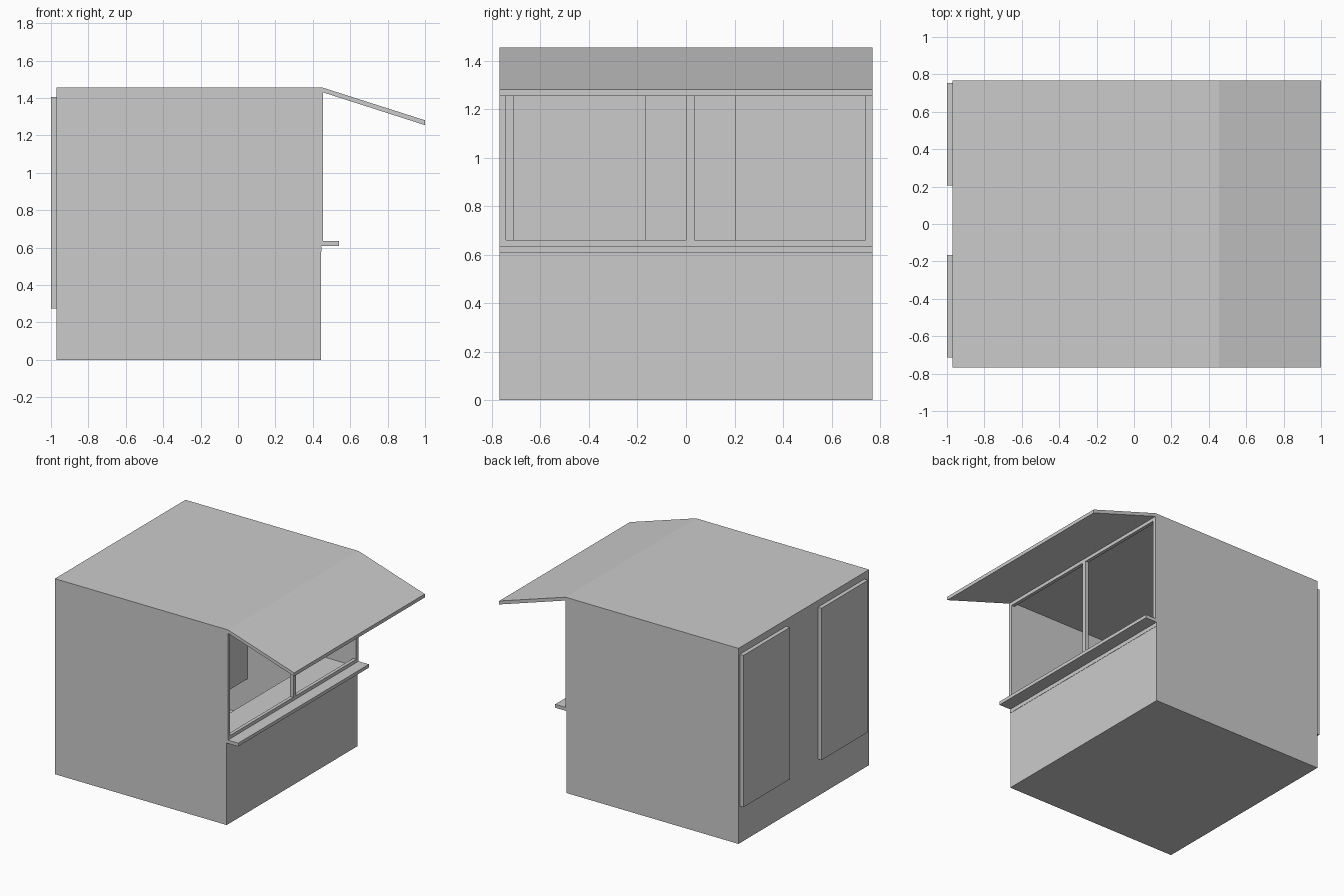
import bpy

if "Cube" in bpy.data.objects:
    bpy.data.objects.remove(bpy.data.objects["Cube"])

W = 0.768    # half width of the booth
T = 0.025    # panel thickness


def prism(name, profile, y0, y1):
    """Extrude an x-z profile along y."""
    n = len(profile)
    verts = [(x, y, z) for y in (y0, y1) for x, z in profile]
    faces = [tuple(range(n)), tuple(range(2 * n - 1, n - 1, -1))]
    faces += [(i, i + n, (i + 1) % n + n, (i + 1) % n) for i in range(n)]
    mesh = bpy.data.meshes.new(name)
    mesh.from_pydata(verts, [], faces)
    mesh.update()
    obj = bpy.data.objects.new(name, mesh)
    bpy.context.collection.objects.link(obj)
    return obj


def box(name, x0, x1, y0, y1, z0, z1):
    return prism(name, [(x0, z0), (x1, z0), (x1, z1), (x0, z1)], y0, y1)


# Shell: floor, side walls, back wall and low front wall
box("floor", -0.97, 0.445, -W, W, 0, 0.005)
for side, y in (("left", -W), ("right", W - T)):
    box(side + "_wall", -0.97, 0.445, y, y + T, 0.005, 1.43)
box("back_wall", -0.97, -0.97 + T, -W + T, W - T, 0.005, 1.43)
box("front_wall", 0.42, 0.445, -W + T, W - T, 0.005, 0.61)

# Roof with sloping awning, one continuous sheet
prism("roof", [(-0.97, 1.43), (0.455, 1.43), (1.0, 1.255), (1.0, 1.281),
               (0.455, 1.455), (-0.97, 1.455)], -W, W)

# Serving window frame: rails, end posts and mullion
for name, z in (("bottom", 0.635), ("top", 1.405)):
    box(name + "_rail", 0.43, 0.455, -W, W, z, z + T)
for name, y0, y1 in (("left_post", -W, -0.743), ("mullion", 0.0, 0.035),
                     ("right_post", 0.74, W)):
    box(name, 0.43, 0.455, y0, y1, 0.66, 1.405)

# Outer ledge and inner counter
box("serving_ledge", 0.42, 0.54, -W, W, 0.61, 0.635)
box("inner_counter", 0.18, 0.447, -W + 0.001, W - 0.001, 0.58, 0.605)

# Deep cabinets that poke out through the back wall
for i, y in enumerate((-0.713, 0.205)):
    box(f"cabinet_{i + 1}", -1.0, -0.44, y, y + 0.548, 0.275, 1.405)
